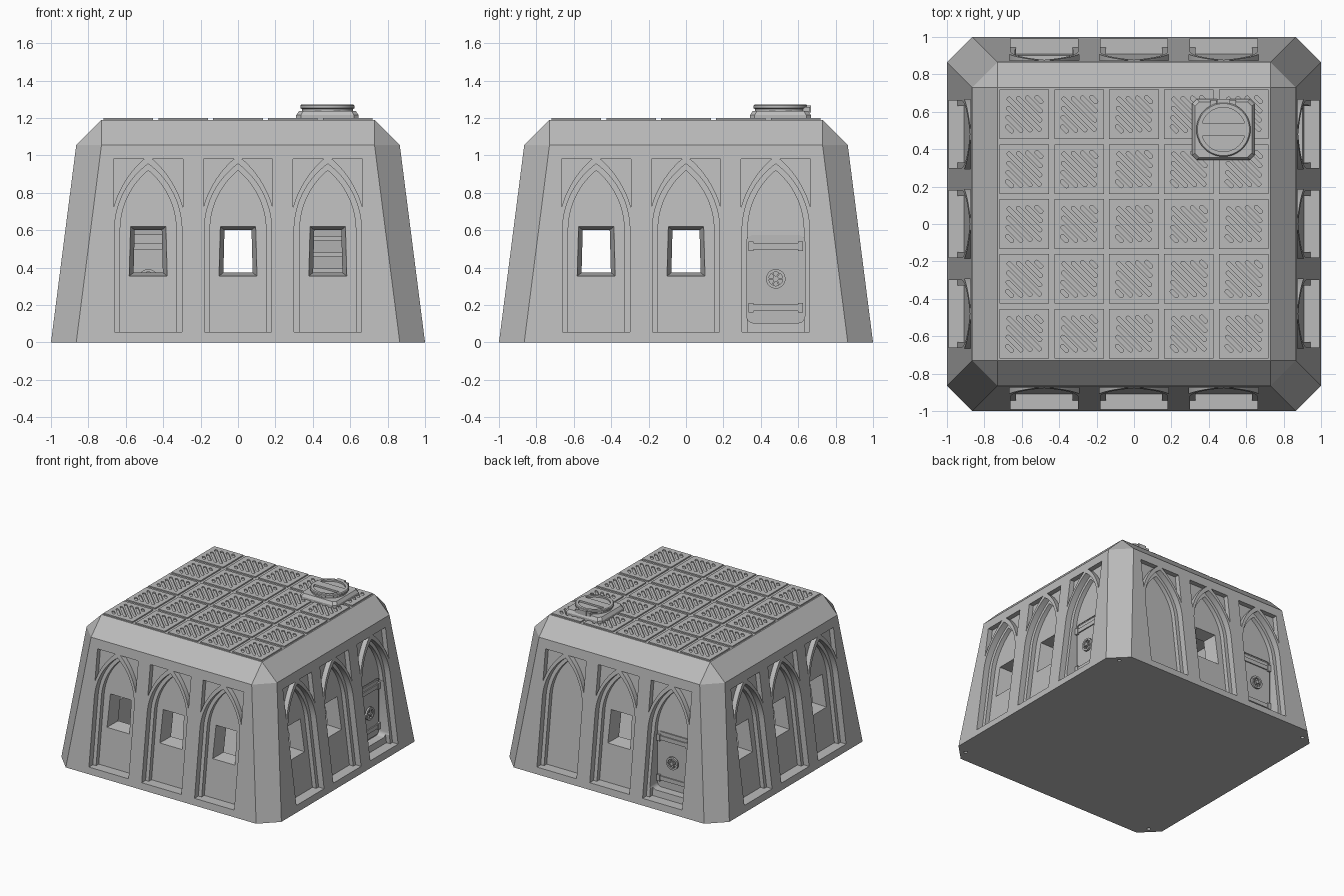
import bpy, bmesh, math
from mathutils import Matrix, Vector

cube = bpy.data.objects.get("Cube")
if cube:
    bpy.data.objects.remove(cube)

grey = bpy.data.materials.new("concrete_grey")
grey.use_nodes = True
grey.diffuse_color = (0.5, 0.5, 0.5, 1)
grey.node_tree.nodes["Principled BSDF"].inputs["Base Color"].default_value = (0.5, 0.5, 0.5, 1)

SLOPE = 0.128          # inward lean of the walls
BAY = 0.48             # spacing of the arched bays
FACES = [Matrix.Rotation(math.radians(90 * k), 4, "Z") for k in range(4)]
FRONT, RIGHT, BACK, LEFT = FACES
BAYS = [(m, u) for m in FACES for u in (-BAY, 0, BAY)]
DOORS = [(RIGHT, BAY), (BACK, BAY)]
BLANK = [(BACK, -BAY)]


def loft(bm, rings, m=Matrix()):
    """Skin a stack of equal point rings and cap both ends."""
    vs = [[bm.verts.new(m @ Vector(p)) for p in r] for r in rings]
    n = len(vs[0])
    for a, b in zip(vs, vs[1:]):
        for i in range(n):
            bm.faces.new((a[i], a[(i + 1) % n], b[(i + 1) % n], b[i]))
    bm.faces.new(vs[0][::-1])
    bm.faces.new(vs[-1])


def prism(bm, pts, d0, d1, m, u=0, slope=0):
    """Wall profile (across, up) pushed from depth d0 to d1 behind the wall foot."""
    loft(bm, [[(u + x, -1 + slope * z + d, z) for x, z in pts] for d in (d0, d1)], m)


def slab(bm, pts, levels):
    """Plan outline stacked over (height, scale) levels."""
    loft(bm, [[(x * s, y * s, z) for x, y in pts] for z, s in levels])


def rounded(w, h, r, n=5, cx=0, cy=0):
    """Rectangle outline of half size w, h with corner radius r."""
    out = []
    for q, (sx, sy) in enumerate(((1, 1), (-1, 1), (-1, -1), (1, -1))):
        for i in range(n + 1):
            a = math.pi / 2 * (q + i / n)
            out.append((cx + sx * (w - r) + r * math.cos(a), cy + sy * (h - r) + r * math.sin(a)))
    return out


def box(x0, x1, y0, y1):
    return [(x0, y0), (x1, y0), (x1, y1), (x0, y1)]


def circle(r, n=40, cy=0):
    return [(r * math.cos(2 * math.pi * i / n), cy + r * math.sin(2 * math.pi * i / n)) for i in range(n)]


def half_arch(w, spring, apex, n=14):
    h = apex - spring
    r = (w * w + h * h) / (2 * w)
    end = math.asin(h / r)
    return [(w - r + r * math.cos(end * i / n), spring + r * math.sin(end * i / n)) for i in range(n + 1)]


def arch(w, spring, apex, foot):
    right = half_arch(w, spring, apex)
    return [(-w, foot), (w, foot)] + right + [(-x, z) for x, z in right[-2::-1]]


def make(name, bm):
    bmesh.ops.recalc_face_normals(bm, faces=bm.faces)
    me = bpy.data.meshes.new(name)
    bm.to_mesh(me)
    bm.free()
    me.materials.append(grey)
    ob = bpy.data.objects.new(name, me)
    bpy.context.collection.objects.link(ob)
    return ob


def select(ob):
    bpy.ops.object.select_all(action="DESELECT")
    ob.select_set(True)
    bpy.context.view_layer.objects.active = ob


def cut(ob, bm):
    cutter = make("cutter", bm)
    mod = ob.modifiers.new("cut", "BOOLEAN")
    mod.operation, mod.solver, mod.object = "DIFFERENCE", "EXACT", cutter
    select(ob)
    bpy.ops.object.modifier_apply(modifier=mod.name)
    bpy.data.objects.remove(cutter)


# Bunker shell: leaning octagon with a bevelled roof edge
def octagon(half, corner, z):
    return [(x, y, z) for x, y in rounded(half, half, 0, 0)] if corner == 0 else [
        (half, half - corner, z), (half - corner, half, z), (corner - half, half, z), (-half, half - corner, z),
        (-half, corner - half, z), (corner - half, -half, z), (half - corner, -half, z), (half, corner - half, z)]


bm = bmesh.new()
loft(bm, [octagon(1, 0.135, 0), octagon(0.865, 0.135, 1.055), octagon(0.73, 0.0001, 1.19)])
bmesh.ops.remove_doubles(bm, verts=bm.verts, dist=0.001)
shell = make("bunker_shell", bm)

# Spandrels and outer arch steps
bm = bmesh.new()
curve = [(x, z) for x, z in half_arch(0.205, 0.58, 1.0, 28) if x < 0.185 and z < 0.98]
spandrel = [(0.185, 0.98), (0.185, 0.724)] + curve + [(0.022, 0.98)]
for m, u in BAYS:
    prism(bm, arch(0.18, 0.6, 0.955, 0.055), -0.1, 0.05, m, u, SLOPE)
    for s in (1, -1):
        prism(bm, [(s * x, z) for x, z in spandrel], -0.1, 0.04, m, u, SLOPE)
cut(shell, bm)

# Inner arch panels
bm = bmesh.new()
for m, u in BAYS:
    prism(bm, arch(0.15, 0.6, 0.92, 0.055), -0.1, 0.085, m, u, SLOPE)
cut(shell, bm)

# Hollow room
bm = bmesh.new()
loft(bm, [[(x, y, z) for x, y in box(-s, s, -s, s)] for s, z in ((0.8, 0.05), (0.67, 1.08))])
cut(shell, bm)

# Splayed windows, door openings and peg holes
bm = bmesh.new()
for m, u in BAYS:
    if (m, u) in DOORS:
        prism(bm, rounded(0.155, 0.235, 0.035, cy=0.34), -0.1, 0.35, m, u)
    elif (m, u) not in BLANK:
        loft(bm, [[(u + x, y, z) for x, z in box(-w, w, lo, hi)]
                  for y, w, lo, hi in ((-0.89, 0.106, 0.352, 0.628), (-0.72, 0.07, 0.38, 0.6))], m)
for m in FACES:
    loft(bm, [[(0.9 + x, 0.9 + y, z) for x, y in circle(0.014, 16)] for z in (-0.05, 0.03)], m)
cut(shell, bm)
select(shell)
bpy.ops.object.shade_smooth_by_angle(angle=math.radians(20))

# Doors with hinge straps and handwheels on both faces
for i, (m, u) in enumerate(DOORS):
    bm = bmesh.new()
    prism(bm, rounded(0.155, 0.235, 0.035, cy=0.34), 0.165, 0.22, m, u)
    prism(bm, rounded(0.143, 0.223, 0.028, cy=0.34), 0.157, 0.228, m, u)
    for z in (0.185, 0.515):
        prism(bm, box(-0.12, 0.12, z - 0.017, z + 0.017), 0.148, 0.237, m, u)
        for x in (-0.132, 0.132):
            prism(bm, box(x - 0.014, x + 0.014, z - 0.026, z + 0.026), 0.142, 0.243, m, u)
    make("door_%d" % i, bm)

    bm = bmesh.new()
    for d0, d1 in ((0.13, 0.145), (0.24, 0.255)):
        # Rim is a closed square-section ring
        n = 32
        rim = [[(r, d) for r, d in box(0.037, 0.052, d0, d1)] for _ in range(n)]
        vs = [[bm.verts.new(m @ Vector((u + r * math.cos(2 * math.pi * k / n), d - 1,
                                        0.34 + r * math.sin(2 * math.pi * k / n)))) for r, d in sec]
              for k, sec in enumerate(rim)]
        for k in range(n):
            a, b = vs[k], vs[(k + 1) % n]
            for j in range(4):
                bm.faces.new((a[j], a[(j + 1) % 4], b[(j + 1) % 4], b[j]))
        for k in range(3):
            c, s = math.cos(math.pi * k / 3), math.sin(math.pi * k / 3)
            bar = [(x * c - z * s, 0.34 + x * s + z * c) for x, z in box(-0.04, 0.04, -0.004, 0.004)]
            prism(bm, bar, d0 + 0.003, d1 - 0.003, m, u)
    prism(bm, circle(0.015, 20, 0.34), 0.125, 0.26, m, u)
    wheel = make("door_handwheel_%d" % i, bm)
    select(wheel)
    bpy.ops.object.shade_smooth_by_angle(angle=math.radians(30))

# Roof tile with diagonal grip slots, repeated in a grid
PITCH = 0.2935
bm = bmesh.new()
slab(bm, box(-0.1325, 0.1325, -0.1325, 0.1325), ((1.185, 1), (1.2, 1)))
tile = make("roof_tile", bm)
bm = bmesh.new()
turn = Matrix.Rotation(math.radians(-45), 4, "Z")
for k in range(-3, 4):
    pill = rounded(0.125 - 0.033 * abs(k), 0.0105, 0.0104, 4, cy=0.037 * k)
    loft(bm, [[(x, y, z) for x, y in pill] for z in (1.1905, 1.22)], turn)
cut(tile, bm)
for i in range(5):
    for j in range(5):
        copy = tile if i == j == 0 else tile.copy()
        copy.location = ((i - 2) * PITCH, (j - 2) * PITCH, 0)
        if copy is not tile:
            bpy.context.collection.objects.link(copy)

# Roof hatch: bevelled base, round lid with two half-moon grips, hinge
HATCH = (0.478, 0.505, 0)
bm = bmesh.new()
slab(bm, rounded(0.167, 0.163, 0.025, 1), ((1.19, 1), (1.215, 1), (1.238, 0.91)))
make("hatch_base", bm).location = HATCH
bm = bmesh.new()
slab(bm, circle(0.145, 48), ((1.23, 0.94), (1.248, 0.94), (1.253, 1), (1.266, 1), (1.272, 0.96)))
lid = make("hatch_lid", bm)
bm = bmesh.new()
a0 = math.asin(0.035 / 0.118)
for s in (1, -1):
    moon = [(0.118 * math.cos(a0 + (math.pi - 2 * a0) * k / 20),
             s * 0.118 * math.sin(a0 + (math.pi - 2 * a0) * k / 20)) for k in range(21)]
    slab(bm, moon, ((1.258, 1), (1.3, 1)))
cut(lid, bm)
lid.location = HATCH
select(lid)
bpy.ops.object.shade_smooth_by_angle(angle=math.radians(25))
bm = bmesh.new()
slab(bm, box(-0.035, 0.035, 0.125, 0.163), ((1.23, 1), (1.268, 1)))
for x in (-0.052, 0.052):
    slab(bm, box(x - 0.016, x + 0.016, 0.12, 0.158), ((1.23, 1), (1.258, 1)))
make("hatch_hinge", bm).location = HATCH

# Ladder inside below the hatch
bm = bmesh.new()
for x in (-0.09, 0.09):
    slab(bm, box(0.48 + x - 0.012, 0.48 + x + 0.012, 0.63, 0.66), ((0.05, 1), (1.08, 1)))
for k in range(11):
    z = 0.12 + 0.085 * k
    slab(bm, box(0.39, 0.57, 0.635, 0.655), ((z, 1), (z + 0.022, 1)))
make("ladder", bm)
